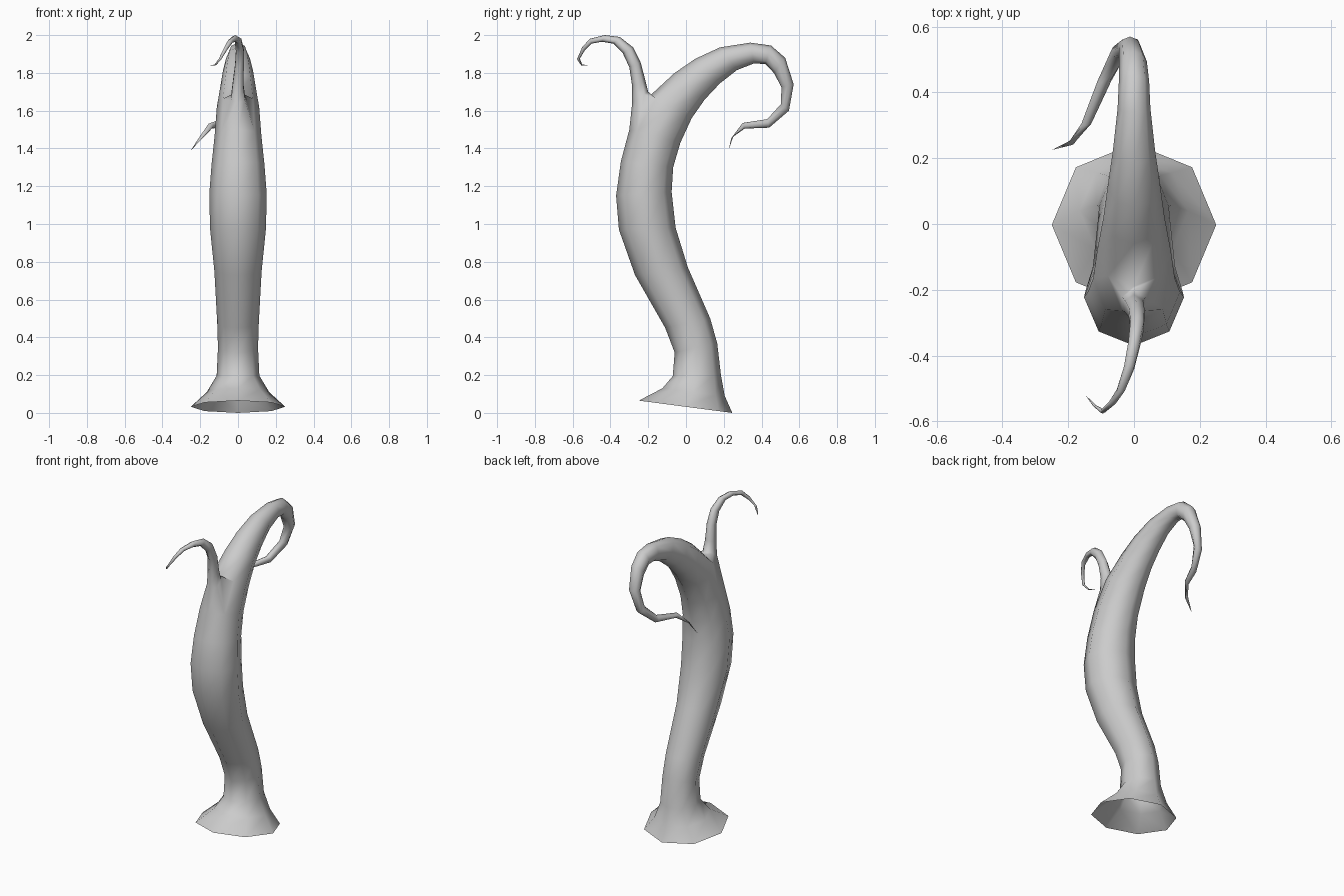
import bpy
import bmesh
from math import sin, cos, pi
from mathutils import Vector

cube = bpy.data.objects.get("Cube")
if cube:
    bpy.data.objects.remove(cube, do_unlink=True)

# Each ring: front y, front z, back y, back z, half width, sideways shift
TRUNK = [
    (-.25, .065, .245, 0, .25, 0),
    (-.125, .13, .205, .09, .165, 0),
    (-.07, .195, .185, .2, .113, 0),
    (-.06, .32, .165, .37, .106, 0),
    (-.11, .45, .128, .5, .11, 0),
    (-.27, .73, .01, .77, .125, 0),
    (-.355, .97, -.055, .98, .148, 0),
    (-.37, 1.15, -.076, 1.17, .152, 0),
    (-.345, 1.33, -.068, 1.3, .14, 0),
    (-.3, 1.5, -.03, 1.43, .124, 0),
    (-.19, 1.68, .03, 1.56, .112, 0),
    (-.06, 1.8, .1, 1.66, .093, 0),
    (.05, 1.875, .18, 1.745, .08, 0),
    (.18, 1.935, .27, 1.815, .064, 0),
    (.34, 1.96, .36, 1.85, .05, 0),
    (.45, 1.945, .42, 1.847, .046, 0),
    (.525, 1.88, .465, 1.8, .042, -.003),
    (.57, 1.74, .505, 1.725, .034, -.012),
    (.545, 1.6, .503, 1.635, .026, -.045),
    (.44, 1.51, .43, 1.555, .021, -.09),
    (.31, 1.505, .3, 1.535, .015, -.145),
    (.24, 1.455, .255, 1.475, .009, -.19),
]
TRUNK_TIP = (-.25, .225, 1.39)
BRANCH = [
    (-.285, 1.64, -.2, 1.7, .042, 0),
    (-.285, 1.73, -.215, 1.76, .032, 0),
    (-.3, 1.83, -.24, 1.855, .027, .008),
    (-.335, 1.905, -.28, 1.935, .024, .01),
    (-.385, 1.955, -.35, 1.99, .02, 0),
    (-.445, 1.965, -.43, 2, .018, -.015),
    (-.5, 1.955, -.51, 1.98, .014, -.04),
    (-.535, 1.92, -.55, 1.935, .011, -.065),
    (-.562, 1.875, -.577, 1.872, .008, -.095),
    (-.55, 1.845, -.555, 1.84, .005, -.12),
]
BRANCH_TIP = (-.148, -.52, 1.84)
FORK = 9          # trunk segment whose two front faces open into the branch


def add_ring(bm, spec, sides):
    """Elliptical ring whose first vertex is the front one."""
    fy, fz, by, bz, half, shift = spec
    front, back = Vector((shift, fy, fz)), Vector((shift, by, bz))
    centre, arm = (front + back) / 2, (front - back) / 2
    side = Vector((half, 0, 0))
    angles = [2 * pi * k / sides for k in range(sides)]
    return [bm.verts.new(centre + arm * cos(a) + side * sin(a)) for a in angles]


def skin(bm, lower, upper, skip=()):
    """Quads between two rings of equal size."""
    n = len(lower)
    for k in range(n):
        if k not in skip:
            j = (k + 1) % n
            bm.faces.new((lower[k], lower[j], upper[j], upper[k]))


def close_tip(bm, ring, point):
    """Fan of triangles from the last ring to a point."""
    tip = bm.verts.new(point)
    for k, vert in enumerate(ring):
        bm.faces.new((vert, ring[(k + 1) % len(ring)], tip))


bm = bmesh.new()

# Flared trunk with an open base, curling over at the back
trunk = [add_ring(bm, spec, 8) for spec in TRUNK]
for i in range(len(trunk) - 1):
    skin(bm, trunk[i], trunk[i + 1], skip=(0, 7) if i == FORK else ())
close_tip(bm, trunk[-1], TRUNK_TIP)

# Front branch growing out of the opening in the trunk
a, b = trunk[FORK], trunk[FORK + 1]
opening = [a[0], a[1], b[1], b[0], b[7], a[7]]
branch = [opening] + [add_ring(bm, spec, 6) for spec in BRANCH]
for lower, upper in zip(branch, branch[1:]):
    skin(bm, lower, upper)
close_tip(bm, branch[-1], BRANCH_TIP)

bmesh.ops.recalc_face_normals(bm, faces=bm.faces[:])
for face in bm.faces:
    face.smooth = True

mesh = bpy.data.meshes.new("forked_tentacle")
bm.to_mesh(mesh)
bm.free()
tentacle = bpy.data.objects.new("forked_tentacle", mesh)
bpy.context.collection.objects.link(tentacle)

# Plain grey skin
grey = bpy.data.materials.new("plain_grey")
grey.use_nodes = True
colour = (.6, .6, .6, 1)
grey.diffuse_color = colour
grey.node_tree.nodes["Principled BSDF"].inputs["Base Color"].default_value = colour
mesh.materials.append(grey)
